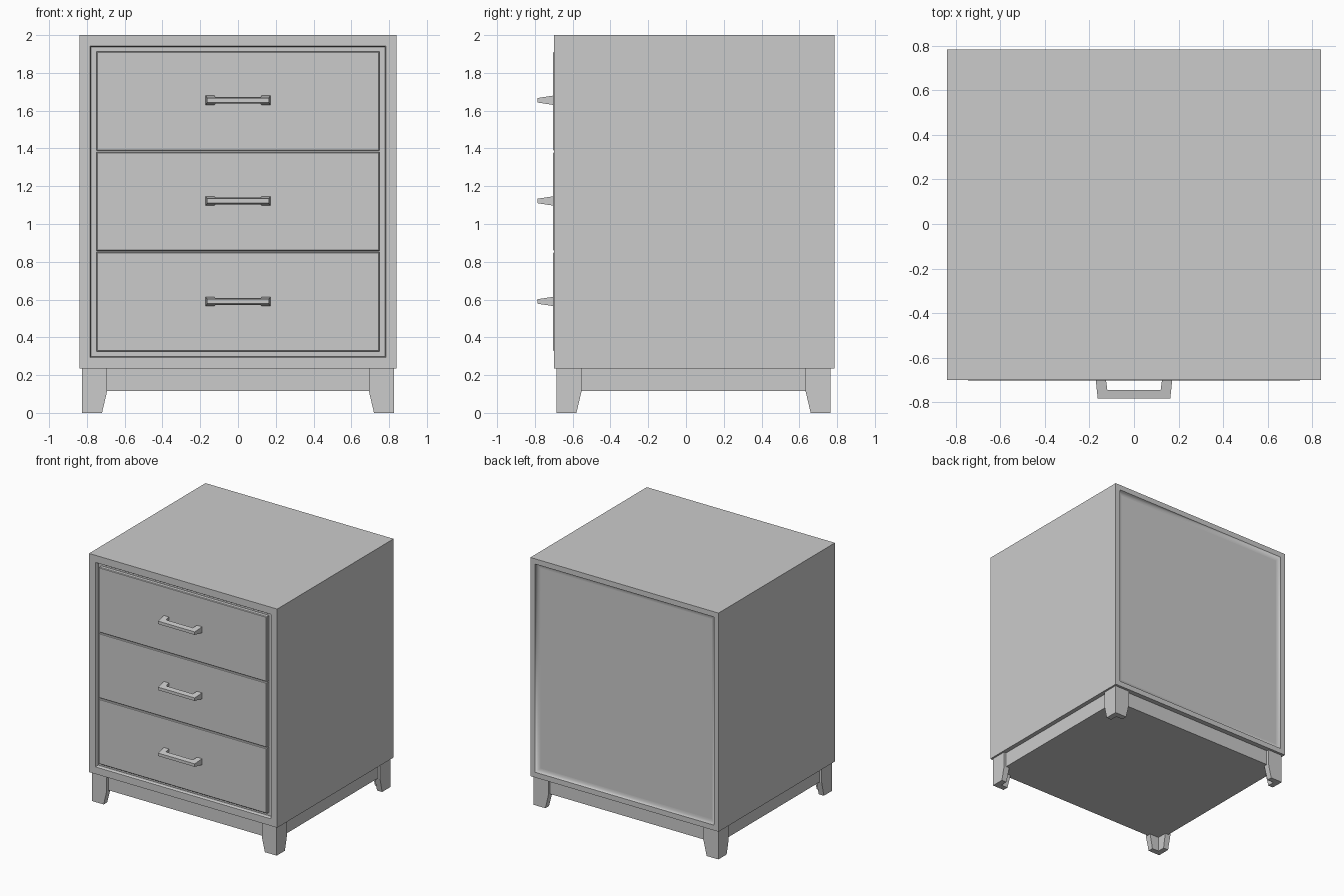
import bpy, bmesh, math
from mathutils import Vector

if "Cube" in bpy.data.objects:
    bpy.data.objects.remove(bpy.data.objects["Cube"])


def finish(name, bm):
    bmesh.ops.recalc_face_normals(bm, faces=bm.faces[:])
    me = bpy.data.meshes.new(name)
    bm.to_mesh(me)
    bm.free()
    ob = bpy.data.objects.new(name, me)
    bpy.context.collection.objects.link(ob)
    return ob


def box_bm(lo, hi):
    bm = bmesh.new()
    bmesh.ops.create_cube(bm, size=1)
    lo, hi = Vector(lo), Vector(hi)
    for v in bm.verts:
        v.co = Vector([(lo[i] + hi[i]) / 2 + v.co[i] * (hi[i] - lo[i]) for i in range(3)])
    bm.normal_update()
    return bm


def loft(name, rings):
    """Closed skin through equal-length rings of points."""
    bm = bmesh.new()
    vs = [[bm.verts.new(p) for p in r] for r in rings]
    n = len(vs[0])
    for a, b in zip(vs, vs[1:]):
        for i in range(n):
            j = (i + 1) % n
            bm.faces.new((a[i], a[j], b[j], b[i]))
    bm.faces.new(vs[0][::-1])
    bm.faces.new(vs[-1])
    return finish(name, bm)


# Case: box with a chamfered drawer opening in front and a coved back panel
bm = box_bm((-0.84, -0.70, 0.235), (0.84, 0.785, 2.0))
front = min(bm.faces, key=lambda f: f.calc_center_median().y)
back = max(bm.faces, key=lambda f: f.calc_center_median().y)
for thick, depth in ((0.081, 0), (0.007, -0.008), (0.0005, -0.02)):
    bmesh.ops.inset_individual(bm, faces=[front], thickness=thick, depth=depth)
bmesh.ops.inset_individual(bm, faces=[back], thickness=0.06, depth=0)
steps, width, drop = 5, 0.045, 0.02
for i in range(steps):
    a0, a1 = (math.pi / 2 * k / steps for k in (i, i + 1))
    res = bmesh.ops.inset_individual(
        bm, faces=[back],
        thickness=width * (math.cos(a0) - math.cos(a1)),
        depth=-drop * (math.sin(a1) - math.sin(a0)))
    for f in res["faces"]:
        if f is not back:
            f.smooth = True
finish("case", bm)

# Three drawers with slightly eased edges, each with a pull
for label, z0, z1, zh in (("bottom", 0.325, 0.852, 0.59),
                          ("middle", 0.858, 1.382, 1.122),
                          ("top", 1.388, 1.914, 1.655)):
    bm = box_bm((-0.749, -0.703, z0), (0.749, -0.66, z1))
    edges = [e for e in bm.edges if all(v.co.y < -0.70 for v in e.verts)]
    bmesh.ops.bevel(bm, geom=edges, offset=0.005, segments=1, affect='EDGES')
    finish(label + "_drawer", bm)

    # Pull: tapered posts mitred into a bar
    def section(xo, yo, ho, xi, yi, hi):
        return [(xo, yo, zh - ho), (xo, yo, zh + ho), (xi, yi, zh + hi), (xi, yi, zh - hi)]
    root = (0.172, -0.70, 0.025, 0.126, -0.70, 0.025)
    mitre = (0.163, -0.785, 0.012, 0.12, -0.745, 0.018)
    flip = lambda s: (-s[0], s[1], s[2], -s[3], s[4], s[5])
    loft(label + "_pull", [section(*s) for s in (flip(root), flip(mitre), mitre, root)])

# Plinth under the case
finish("plinth", box_bm((-0.805, -0.665, 0.115), (0.805, 0.745, 0.24)))

# Corner legs: L-shaped brackets whose inner edges taper to the floor
T = 0.05
for yname, y, sy in (("front", -0.685, 1), ("back", 0.765, -1)):
    for xname, x, sx in (("left", -0.825, 1), ("right", 0.825, -1)):
        rings = []
        for z, w, t in ((0, 0.105, T - 0.005), (0.115, 0.132, T), (0.235, 0.132, T)):
            ell = [(0, 0), (w, 0), (w, t), (t, t), (t, w), (0, w)]
            rings.append([(x + sx * a, y + sy * b, z) for a, b in ell])
        loft(f"{yname}_{xname}_leg", rings)
